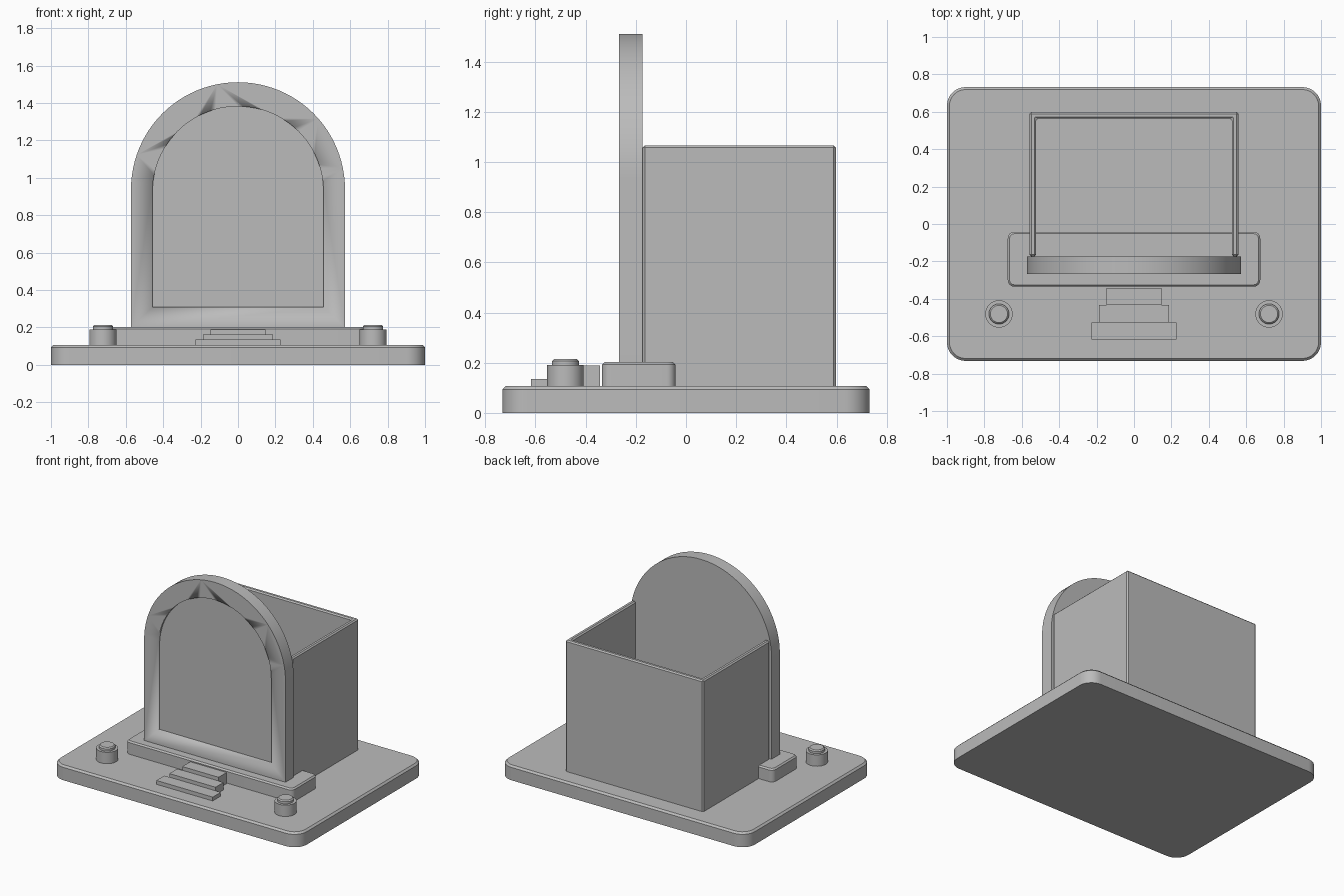
import bpy, bmesh, math
from mathutils import Vector

cube = bpy.data.objects.get("Cube")
if cube:
    bpy.data.objects.remove(cube, do_unlink=True)

GREY = (0.5, 0.5, 0.5, 1)
mat = bpy.data.materials.new("plain grey")
mat.use_nodes = True
mat.diffuse_color = GREY
mat.node_tree.nodes["Principled BSDF"].inputs["Base Color"].default_value = GREY


def finish(name, bm):
    """Turn a bmesh into a shaded, coloured object."""
    bmesh.ops.recalc_face_normals(bm, faces=bm.faces)
    mesh = bpy.data.meshes.new(name)
    bm.to_mesh(mesh)
    bm.free()
    mesh.materials.append(mat)
    obj = bpy.data.objects.new(name, mesh)
    bpy.context.collection.objects.link(obj)
    bpy.ops.object.select_all(action='DESELECT')
    obj.select_set(True)
    bpy.context.view_layer.objects.active = obj
    bpy.ops.object.shade_smooth_by_angle(angle=math.radians(30))
    return obj


def extrude(points, offset):
    """Extrude a closed outline along an offset; return mesh and end face."""
    bm = bmesh.new()
    face = bm.faces.new([bm.verts.new(p) for p in points])
    out = bmesh.ops.extrude_face_region(bm, geom=[face], use_keep_orig=True)
    verts = [g for g in out["geom"] if isinstance(g, bmesh.types.BMVert)]
    end = [g for g in out["geom"] if isinstance(g, bmesh.types.BMFace)][0]
    bmesh.ops.translate(bm, verts=verts, vec=Vector(offset))
    bmesh.ops.recalc_face_normals(bm, faces=bm.faces)
    return bm, end


def slab(name, points, z0, z1, chamfer=0, all_edges=False):
    bm, end = extrude([(x, y, z0) for x, y in points], (0, 0, z1 - z0))
    if chamfer:
        edges = list(bm.edges) if all_edges else list(end.edges)
        bmesh.ops.bevel(bm, geom=edges, offset=chamfer, segments=1,
                        affect='EDGES', clamp_overlap=True)
    return finish(name, bm)


def rounded_rect(x, y0, y1, r, steps=8):
    pts = []
    corners = [(x - r, y1 - r), (r - x, y1 - r), (r - x, y0 + r), (x - r, y0 + r)]
    for i, (cx, cy) in enumerate(corners):
        for s in range(steps + 1):
            a = math.pi / 2 * (i + s / steps)
            pts.append((cx + r * math.cos(a), cy + r * math.sin(a)))
    return pts


def rect(x, y0, y1):
    return [(-x, y0), (x, y0), (x, y1), (-x, y1)]


def circle(cx, cy, r, n=48):
    return [(cx + r * math.cos(2 * math.pi * i / n),
             cy + r * math.sin(2 * math.pi * i / n)) for i in range(n)]


def arch(r, bottom, top, y, n=48):
    pts = [(-r, y, bottom), (r, y, bottom)]
    for i in range(n + 1):
        a = math.pi * i / n
        pts.append((r * math.cos(a), y, top - r + r * math.sin(a)))
    return pts


# Base plate and the plinth that holds the arch
DECK = 0.107
slab("base_plate", rounded_rect(1, -0.732, 0.732, 0.1), 0, DECK, 0.013)
slab("plinth", rounded_rect(0.675, -0.335, -0.042, 0.035), DECK, 0.202, 0.01)

# Open box: two side walls and a back wall in one U-shaped outline
X, W, Y0, Y1 = 0.558, 0.035, -0.173, 0.598
walls = [(-X, Y0), (-X, Y1), (X, Y1), (X, Y0),
         (X - W, Y0), (X - W, Y1 - W), (W - X, Y1 - W), (W - X, Y0)]
slab("box_walls", walls, DECK - 0.01, 1.066, 0.009, all_edges=True)

# Arched front panel with a shallow recess
bm, _ = extrude(arch(0.572, 0.2, 1.511, -0.268), (0, 0.095, 0))
panel = finish("arch_panel", bm)
bm, _ = extrude(arch(0.457, 0.308, 1.382, -0.3), (0, 0.047, 0))
cutter = finish("recess_cutter", bm)
cut = panel.modifiers.new("recess", 'BOOLEAN')
cut.operation, cut.object, cut.solver = 'DIFFERENCE', cutter, 'EXACT'
bpy.context.view_layer.objects.active = panel
bpy.ops.object.modifier_apply(modifier=cut.name)
bpy.data.objects.remove(cutter, do_unlink=True)

# Three steps leading up to the plinth
for i, (half, top) in enumerate([(0.228, 0.135), (0.187, 0.161), (0.147, 0.188)]):
    y = -0.618 + i * 0.092
    slab(f"step_{i + 1}", rect(half, y, y + 0.092), DECK - 0.005, top)

# Round posts with caps on both sides
for side, sx in (("left", 1), ("right", -1)):
    slab(f"post_{side}", circle(sx * 0.722, -0.481, 0.073), DECK - 0.005, 0.19)
    slab(f"post_cap_{side}", circle(sx * 0.722, -0.481, 0.054), 0.19, 0.214, 0.008)
